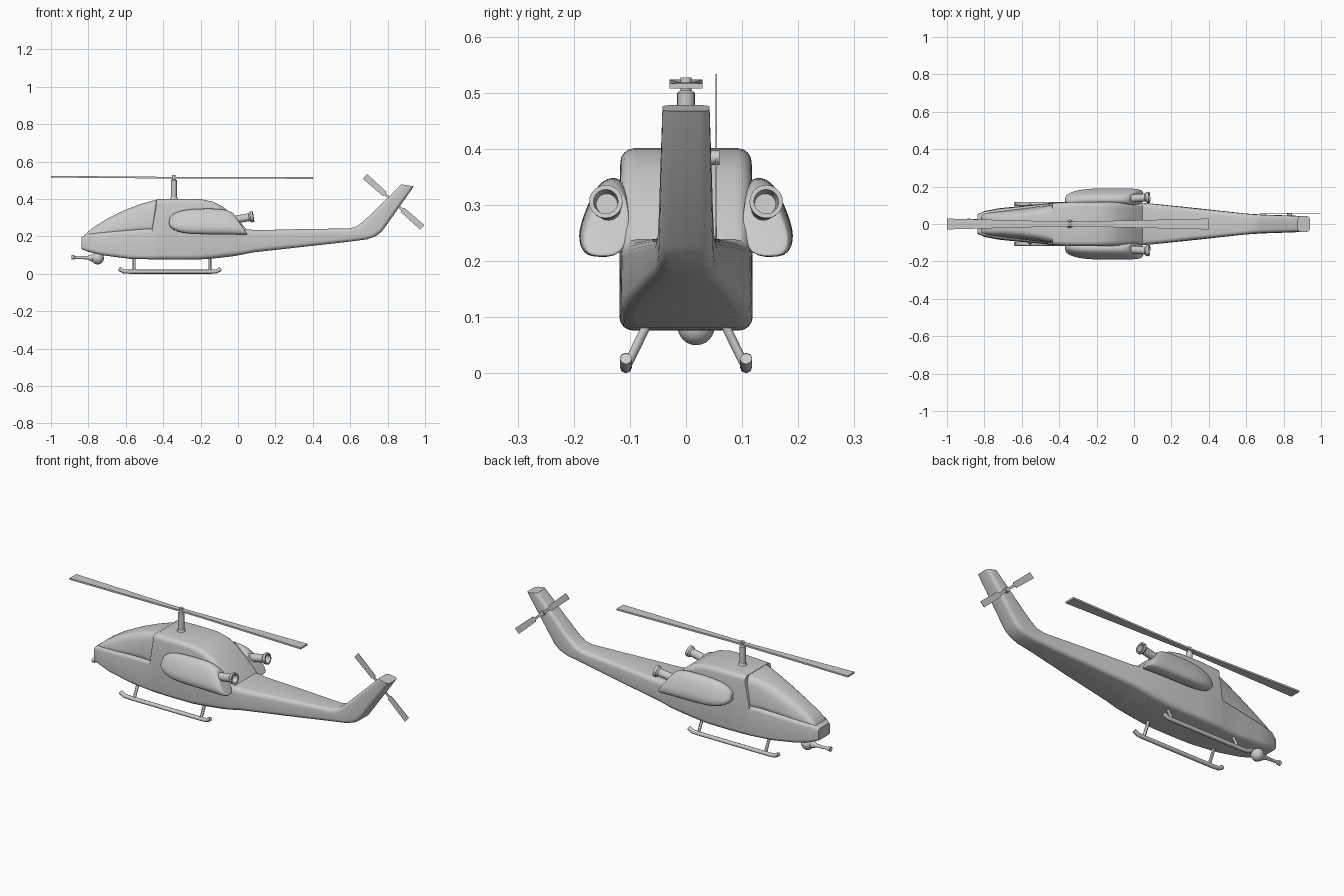
import bpy, math
from mathutils import Vector

if "Cube" in bpy.data.objects:
    bpy.data.objects.remove(bpy.data.objects["Cube"])


def make(name, rings, mirror=False, subsurf=0, angle=30):
    """Skin a list of equal-length vertex rings, capping both ends."""
    n = len(rings[0])
    verts = [tuple(p) for r in rings for p in r]
    faces = []
    for k in range(len(rings) - 1):
        for i in range(n):
            j = (i + 1) % n
            faces.append((k * n + i, k * n + j, (k + 1) * n + j, (k + 1) * n + i))
    faces.append(tuple(range(n))[::-1])
    faces.append(tuple(range((len(rings) - 1) * n, len(rings) * n)))
    me = bpy.data.meshes.new(name)
    me.from_pydata(verts, [], faces)
    ob = bpy.data.objects.new(name, me)
    bpy.context.collection.objects.link(ob)
    bpy.ops.object.select_all(action='DESELECT')
    ob.select_set(True)
    bpy.context.view_layer.objects.active = ob
    bpy.ops.object.mode_set(mode='EDIT')
    bpy.ops.mesh.select_all(action='SELECT')
    bpy.ops.mesh.normals_make_consistent(inside=False)
    bpy.ops.object.mode_set(mode='OBJECT')
    bpy.ops.object.shade_smooth_by_angle(angle=math.radians(angle))
    if subsurf:
        m = ob.modifiers.new("smooth", 'SUBSURF')
        m.levels = m.render_levels = subsurf
    if mirror:
        add_mirror(ob)
    return ob


def add_mirror(ob):
    m = ob.modifiers.new("mirror", 'MIRROR')
    m.use_axis = (False, True, False)


def section(xb, zb, xt, zt, wb, wt, r, seg=4):
    """Rounded cross-section standing on the line bottom -> top."""
    b, t = Vector((xb, 0, zb)), Vector((xt, 0, zt))
    h = (t - b).length
    r = min(r, h * .48, min(wb, wt) * .95)
    w = max(wb, wt)
    pts = []
    for sy, v0, a0 in ((1, r, -90), (1, h - r, 0), (-1, h - r, 90), (-1, r, 180)):
        for i in range(seg + 1):
            a = math.radians(a0 + 90 * i / seg)
            f = (v0 + r * math.sin(a)) / h
            y = sy * (w - r) + r * math.cos(a)
            p = b.lerp(t, f)
            p.y = y * (wb + (wt - wb) * f) / w
            pts.append(p)
    return pts


def lathe(name, p0, p1, profile, n=16, mirror=False):
    """Turned part along p0 -> p1; profile is (fraction, radius)."""
    p0, p1 = Vector(p0), Vector(p1)
    q = (p1 - p0).to_track_quat('Z', 'Y')
    rings = []
    for t, r in profile:
        c = p0.lerp(p1, t)
        rings.append([c + q @ Vector((r * math.cos(a), r * math.sin(a), 0))
                      for a in (2 * math.pi * i / n for i in range(n))])
    return make(name, rings, mirror)


# fuselage, tail boom and swept fin
hull = [(-.837, .132, -.837, .196, .052, .05, .015),
        (-.80, .117, -.805, .213, .07, .065, .018),
        (-.72, .098, -.72, .222, .085, .08, .02),
        (-.58, .080, -.58, .234, .099, .095, .02),
        (-.46, .077, -.46, .243, .111, .108, .02),
        (-.43, .077, -.435, .398, .118, .112, .025),
        (-.32, .076, -.32, .401, .119, .117, .025),
        (-.20, .077, -.20, .399, .119, .117, .025),
        (-.14, .081, -.135, .386, .119, .117, .028),
        (-.09, .086, -.08, .358, .119, .116, .03),
        (-.03, .093, -.01, .298, .118, .115, .03),
        (.02, .102, .045, .238, .116, .113, .025),
        (.08, .114, .10, .233, .111, .108, .025),
        (.35, .144, .35, .239, .084, .080, .022),
        (.60, .172, .595, .242, .056, .055, .02),
        (.69, .184, .635, .253, .051, .051, .02),
        (.735, .20, .67, .28, .049, .049, .02),
        (.77, .226, .70, .308, .048, .048, .02),
        (.94, .467, .875, .478, .042, .042, .018)]
make("fuselage", [section(*s) for s in hull])

# canopy
canopy = [(-.818, .19, -.815, .213, .052, .046, .012),
          (-.78, .20, -.78, .243, .064, .05, .02),
          (-.70, .20, -.70, .294, .077, .055, .035),
          (-.607, .21, -.607, .340, .088, .064, .04),
          (-.52, .22, -.52, .373, .098, .078, .04),
          (-.43, .22, -.425, .399, .108, .098, .035)]
make("canopy", [section(*s) for s in canopy], angle=45)

# engine pods
outline = [(.10, .345), (.136, .352), (.160, .335), (.182, .285), (.194, .245),
           (.185, .214), (.160, .209), (.10, .211)]
stations = [(-.368, .45, .22), (-.365, .55, .35), (-.345, .75, .66), (-.29, .93, .92),
            (-.21, 1, 1), (-.06, 1, 1), (-.01, .98, .93), (.012, .92, .84), (.014, .86, .78)]
pod = []
for x, sy, sz in stations:
    shear = max(0, x + .2) * 2.6
    pod.append([(x + (.28 - z) * shear, .10 + (y - .10) * sy, .275 + (z - .275) * sz - max(0, x + .05) * .2)
                for y, z in outline])
make("engine_pod", pod, mirror=True, subsurf=2, angle=180)

# exhaust pipes
lathe("exhaust_pipe", (-.06, .134, .282), (.082, .143, .306),
      [(0, .021), (.84, .021), (.9, .029), (1, .030), (1, .022), (.8, .019)], 20, True)

# main rotor
HX = -.343
lathe("rotor_mast", (HX, 0, .39), (HX, 0, .527), [(0, .016), (.8, .016), (.83, .010), (1, .010)])
lathe("mast_collar", (HX, 0, .395), (HX, 0, .41), [(0, .024), (1, .017)])


def bar(name, spans):
    """Flat bar from (centre, half width vector, half thickness vector) stations."""
    return make(name, [[c + u + v, c - u + v, c - u - v, c + u - v]
                       for c, u, v in spans])


for tip, tz, tag in ((-1, .519, "front"), (.4, .512, "rear")):
    spans = [(Vector((x, 0, z)), Vector((0, w, 0)), Vector((0, 0, .0045)))
             for x, z, w in ((HX, .514, .013), (HX + (tip - HX) * .12, .514, .014), (tip, tz, .029))]
    bar("main_blade_" + tag, spans)

# tail rotor
hub = Vector((.832, .054, .384))
lathe("tail_rotor_hub", (.832, .03, .384), (.832, .06, .384), [(0, .013), (1, .013)])
d = Vector((.747, 0, -.665))
w = Vector((.665, 0, .747))
t = Vector((0, .0015, 0))
for s, tag in ((1, "lower"), (-1, "upper")):
    bar("tail_blade_" + tag, [(hub + d * s * l, w * h, t)
                              for l, h in ((0, .006), (.06, .007), (.065, .015), (.205, .017))])

# landing skids
cu = bpy.data.curves.new("skid", 'CURVE')
cu.dimensions = '3D'
cu.bevel_depth = .011
cu.bevel_resolution = 2
cu.use_fill_caps = True
sp = cu.splines.new('POLY')
path = [(-.637, .027), (-.612, .013), (-.58, .011), (-.14, .011), (-.115, .013), (-.092, .026)]
sp.points.add(len(path) - 1)
for p, (x, z) in zip(sp.points, path):
    p.co = (x, .107, z, 1)
skid = bpy.data.objects.new("skid", cu)
bpy.context.collection.objects.link(skid)
add_mirror(skid)
for x, tag in ((-.555, "front"), (-.15, "rear")):
    lathe("skid_strut_" + tag, (x, .070, .085), (x, .106, .012), [(0, .008), (1, .008)], 12, True)

# chin gun
GY = .018
bpy.ops.mesh.primitive_uv_sphere_add(segments=20, ring_count=12, radius=.033, location=(-.75, GY, .083))
bpy.context.object.name = "gun_turret"
bpy.ops.object.shade_smooth_by_angle()
lathe("gun_barrel", (-.75, GY, .084), (-.89, GY, .088),
      [(0, .024), (.25, .018), (.4, .009), (.88, .007), (.9, .012), (1, .013)])
